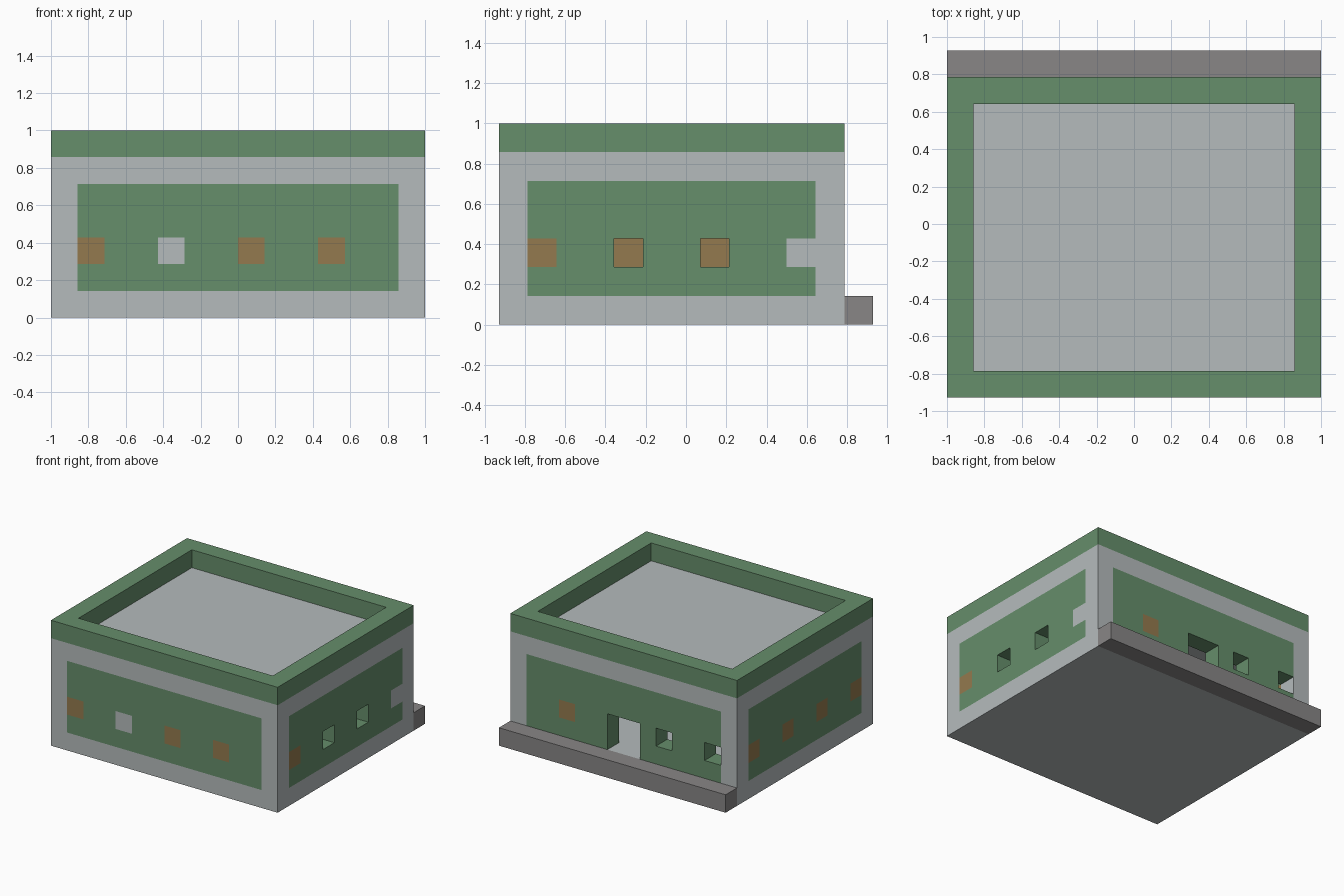
import bpy, bmesh
from mathutils import Vector

if "Cube" in bpy.data.objects:
    bpy.data.objects.remove(bpy.data.objects["Cube"])

NX, NY, NZ = 14, 13, 7          # block counts including the rear step
DEPTH = NY - 1                  # building depth without the step
UNIT = 2 / NX


def material(name, rgb):
    lin = [((c / 255 + 0.055) / 1.055) ** 2.4 for c in rgb] + [1]
    mat = bpy.data.materials.new(name)
    mat.use_nodes = True
    mat.diffuse_color = lin
    bsdf = mat.node_tree.nodes["Principled BSDF"]
    bsdf.inputs["Base Color"].default_value = lin
    bsdf.inputs["Roughness"].default_value = 0.9
    return mat


green = material("moss green", (102, 142, 107))
pale = material("pale grey", (181, 187, 188))
amber = material("amber brown", (148, 122, 78))
stone = material("stone grey", (136, 134, 134))

cells = {}                      # block position -> part name


def fill(part, xs, ys, zs):
    for x in xs:
        for y in ys:
            for z in zs:
                cells[x, y, z] = part


def ring(part, zs):
    for y in (0, DEPTH - 1):
        fill(part, range(NX), [y], zs)
    for x in (0, NX - 1):
        fill(part, [x], range(DEPTH), zs)


def carve(xs, ys, zs):
    for x in xs:
        for y in ys:
            for z in zs:
                cells.pop((x, y, z), None)


# Main structure
storey = range(1, NZ - 2)
fill("floor_slab", range(NX), range(DEPTH), [0])
ring("walls", storey)
for x in (0, NX - 1):
    fill("corner_pillars", [x], (0, DEPTH - 1), storey)
fill("roof_slab", range(NX), range(DEPTH), [NZ - 2])
ring("parapet", [NZ - 1])
fill("rear_step", range(NX), [DEPTH], [0])

# Filled windows, evenly spaced along each wall
sill = [2]
slots = (1, 4, 7, 10)
fill("window_panes", slots, [0], sill)
fill("window_panes", [0], slots, sill)
fill("window_panes", [NX - 1], slots[:1], sill)
fill("window_panes", slots[3:], [DEPTH - 1], sill)
fill("pale_wall_blocks", slots[1:2], [0], sill)
fill("pale_wall_blocks", [NX - 1], slots[3:], sill)

# Open windows and rear doorway
carve([NX - 1], slots[1:3], sill)
carve(slots[:2], [DEPTH - 1], sill)
carve((6, 7), [DEPTH - 1], (1, 2))


def build(part, mat):
    """Make one object from the exposed sides of a part's blocks."""
    bm = bmesh.new()
    verts = {}
    for cell in [c for c, p in cells.items() if p == part]:
        for axis in range(3):
            for side in (0, 1):
                near = list(cell)
                near[axis] += 2 * side - 1
                if tuple(near) in cells:
                    continue
                corners = []
                for a, b in ((0, 0), (1, 0), (1, 1), (0, 1)):
                    p = list(cell)
                    p[axis] += side
                    p[(axis + 1) % 3] += a
                    p[(axis + 2) % 3] += b
                    p = tuple(p)
                    if p not in verts:
                        offset = Vector((NX / 2, NY / 2, 0))
                        verts[p] = bm.verts.new((Vector(p) - offset) * UNIT)
                    corners.append(verts[p])
                bm.faces.new(corners if side else corners[::-1])
    # Merge flat block sides into large clean faces
    bmesh.ops.dissolve_limit(bm, angle_limit=0.01, verts=bm.verts[:],
                             edges=bm.edges[:], use_dissolve_boundaries=False)
    mesh = bpy.data.meshes.new(part)
    bm.to_mesh(mesh)
    bm.free()
    mesh.materials.append(mat)
    bpy.context.collection.objects.link(bpy.data.objects.new(part, mesh))


for part, mat in (("floor_slab", pale), ("walls", green),
                  ("corner_pillars", pale), ("roof_slab", pale),
                  ("parapet", green), ("rear_step", stone),
                  ("window_panes", amber), ("pale_wall_blocks", pale)):
    build(part, mat)
